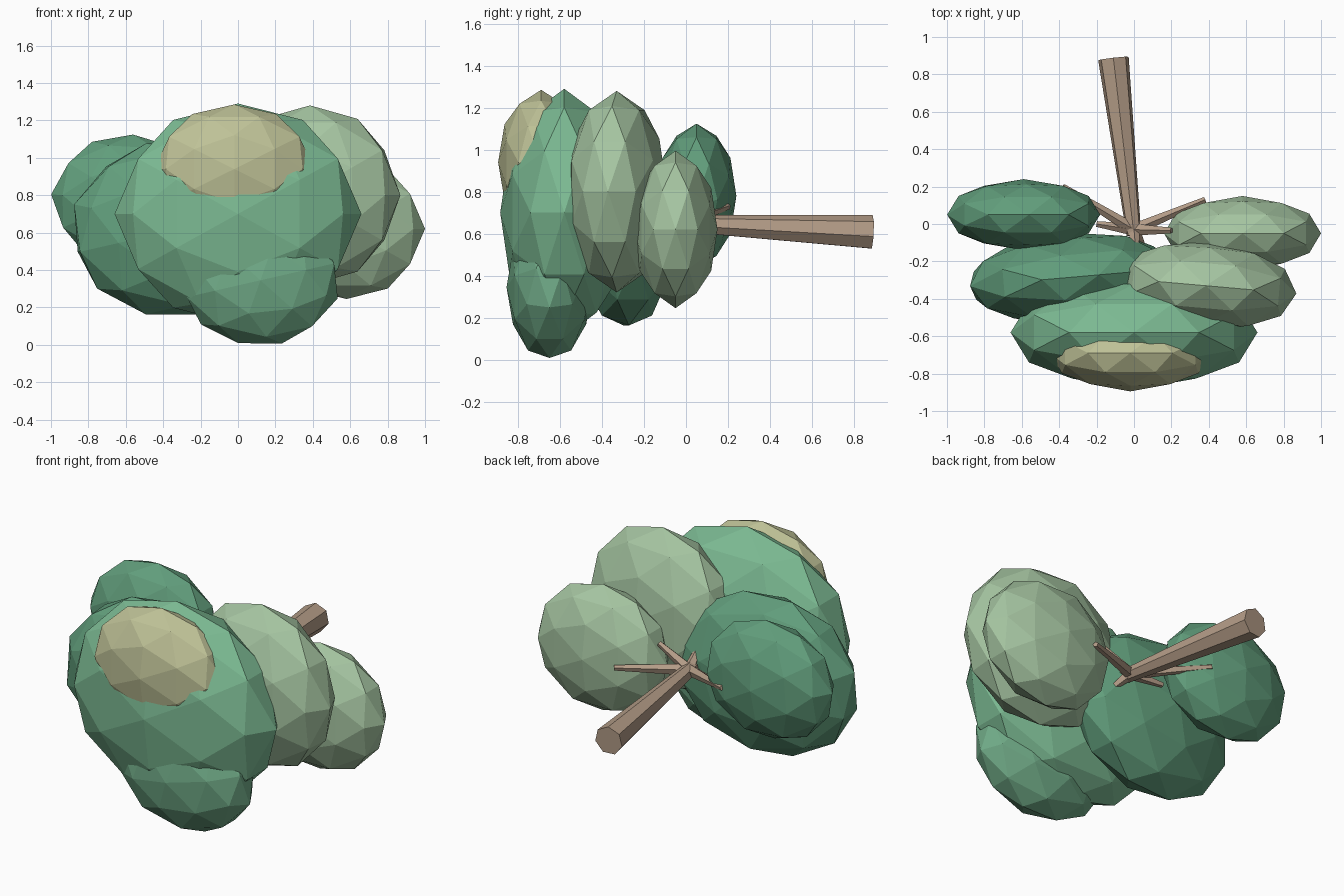
import bpy, math
from mathutils import Vector, Matrix

if "Cube" in bpy.data.objects:
    bpy.data.objects.remove(bpy.data.objects["Cube"])


def material(name, rgb):
    m = bpy.data.materials.new(name)
    m.diffuse_color = (*rgb, 1)
    m.use_nodes = True
    m.node_tree.nodes["Principled BSDF"].inputs["Base Color"].default_value = m.diffuse_color
    return m


BARK = material("bark", (0.45, 0.33, 0.24))
DARK = material("dark_leaf", (0.12, 0.34, 0.20))
GREEN = material("green_leaf", (0.20, 0.49, 0.29))
MID = material("mid_leaf", (0.16, 0.40, 0.24))
LIGHT = material("light_leaf", (0.38, 0.56, 0.36))
TAN = material("tan_leaf", (0.52, 0.54, 0.31))


def clump(name, center, radii, mat, spin=0, yaw=0):
    """Flattened low-poly leaf ball with corner points on its axes."""
    bpy.ops.mesh.primitive_ico_sphere_add(subdivisions=2, radius=1)
    ob = bpy.context.object
    ob.name = name
    align = Matrix.Rotation(-math.radians(31.717), 4, 'Y')
    turn = Matrix.Rotation(math.radians(spin), 4, 'Y')
    lean = Matrix.Rotation(math.radians(yaw), 4, 'Z')
    ob.data.transform(Matrix.Translation(center) @ lean @ Matrix.Diagonal((*radii, 1)) @ turn @ align)
    ob.data.materials.append(mat)


def limb(name, a, b, r1, r2, sides):
    """Tapered faceted limb from a to b."""
    a, b = Vector(a), Vector(b)
    d = b - a
    bpy.ops.mesh.primitive_cone_add(vertices=sides, radius1=r1, radius2=r2, depth=d.length)
    ob = bpy.context.object
    ob.name = name
    ob.data.transform(Matrix.Translation((a + b) / 2) @ d.to_track_quat('Z', 'Y').to_matrix().to_4x4())
    ob.data.materials.append(BARK)


# Leaf clumps, stacked along the fallen trunk
clump("left_clump", (-0.59, 0.05, 0.78), (0.41, 0.19, 0.345), DARK, 4)
clump("lower_left_clump", (-0.34, -0.285, 0.62), (0.56, 0.24, 0.475), DARK, 16, 5)
clump("main_clump", (0.0, -0.58, 0.70), (0.66, 0.305, 0.59), GREEN)
clump("lower_front_clump", (0.12, -0.65, 0.345), (0.43, 0.205, 0.35), MID, 16)
clump("front_top_clump", (-0.02, -0.69, 0.94), (0.43, 0.205, 0.345), TAN)
clump("upper_right_clump", (0.385, -0.33, 0.80), (0.485, 0.24, 0.48), LIGHT, 0, -5)
clump("right_clump", (0.58, -0.05, 0.62), (0.42, 0.20, 0.375), LIGHT)

# Trunk and radiating branches
limb("trunk", (-0.11, 0.885, 0.605), (0.0, -0.06, 0.65), 0.084, 0.04, 7)
tips = [(0.38, 0.13, 0.62), (0.20, -0.035, 0.75), (0.01, -0.15, 0.75),
        (-0.38, 0.20, 0.73), (-0.20, 0.0, 0.64), (0.05, -0.13, 0.58)]
for i, tip in enumerate(tips):
    limb(f"branch_{i + 1}", (0, -0.03, 0.65), tip, 0.034, 0.016, 5)
